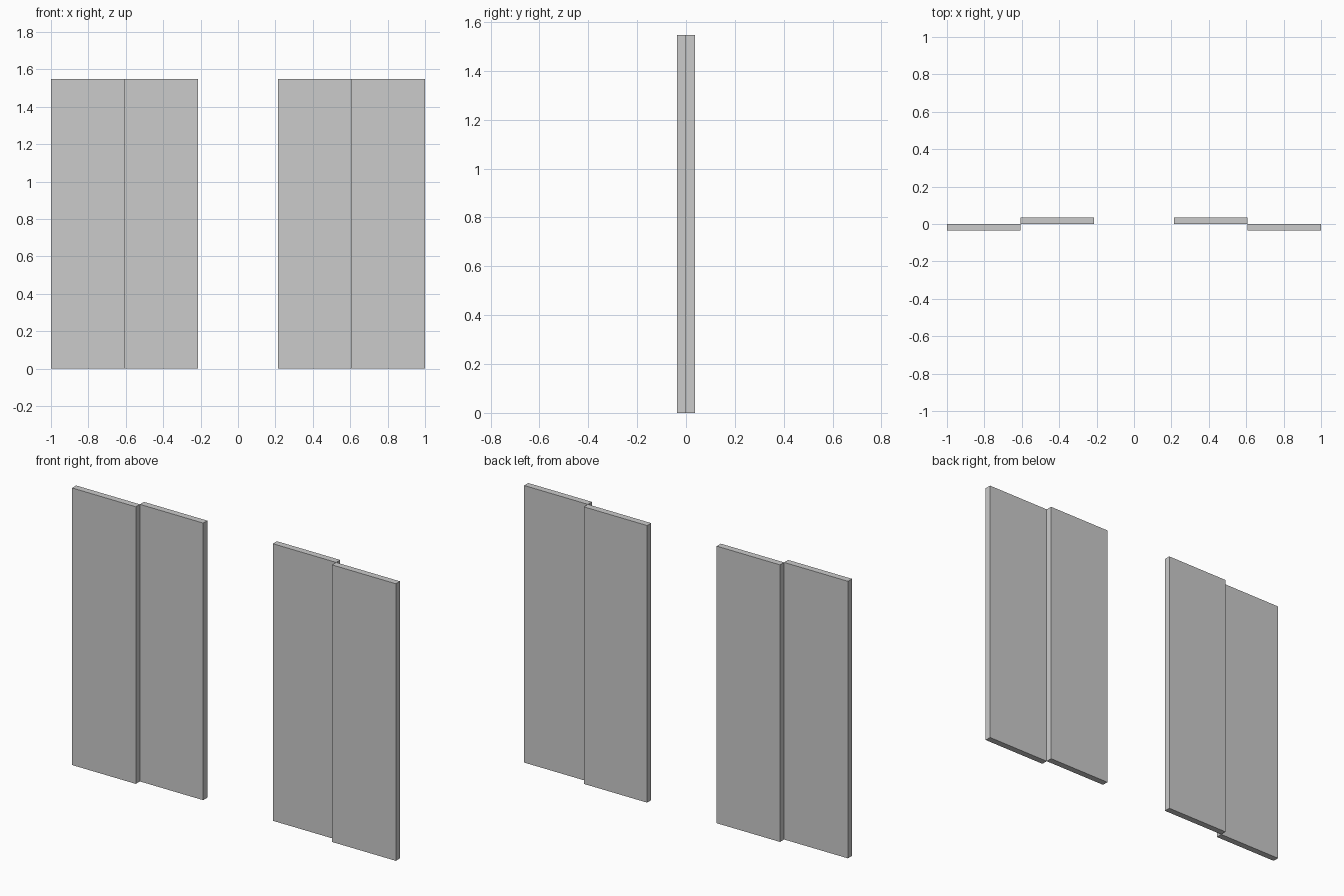
import bpy

if "Cube" in bpy.data.objects:
    bpy.data.objects.remove(bpy.data.objects["Cube"])

HEIGHT = 1.547
THICK = 0.036
INNER, MIDDLE, OUTER = 0.215, 0.606, 1.0


def panel(name, x0, x1, y0, y1):
    bpy.ops.mesh.primitive_cube_add(size=1, location=((x0 + x1) / 2, (y0 + y1) / 2, HEIGHT / 2))
    ob = bpy.context.object
    ob.name = name
    ob.scale = (abs(x1 - x0), y1 - y0, HEIGHT)
    bpy.ops.object.transform_apply(location=False, rotation=False, scale=True)
    return ob


# Pair of sliding panels on each side: outer one in front, inner one behind
for side, s in (("left", -1), ("right", 1)):
    panel(f"{side}_outer_door_panel", s * MIDDLE, s * OUTER, -THICK, 0)
    panel(f"{side}_inner_door_panel", s * INNER, s * MIDDLE, 0, THICK)
